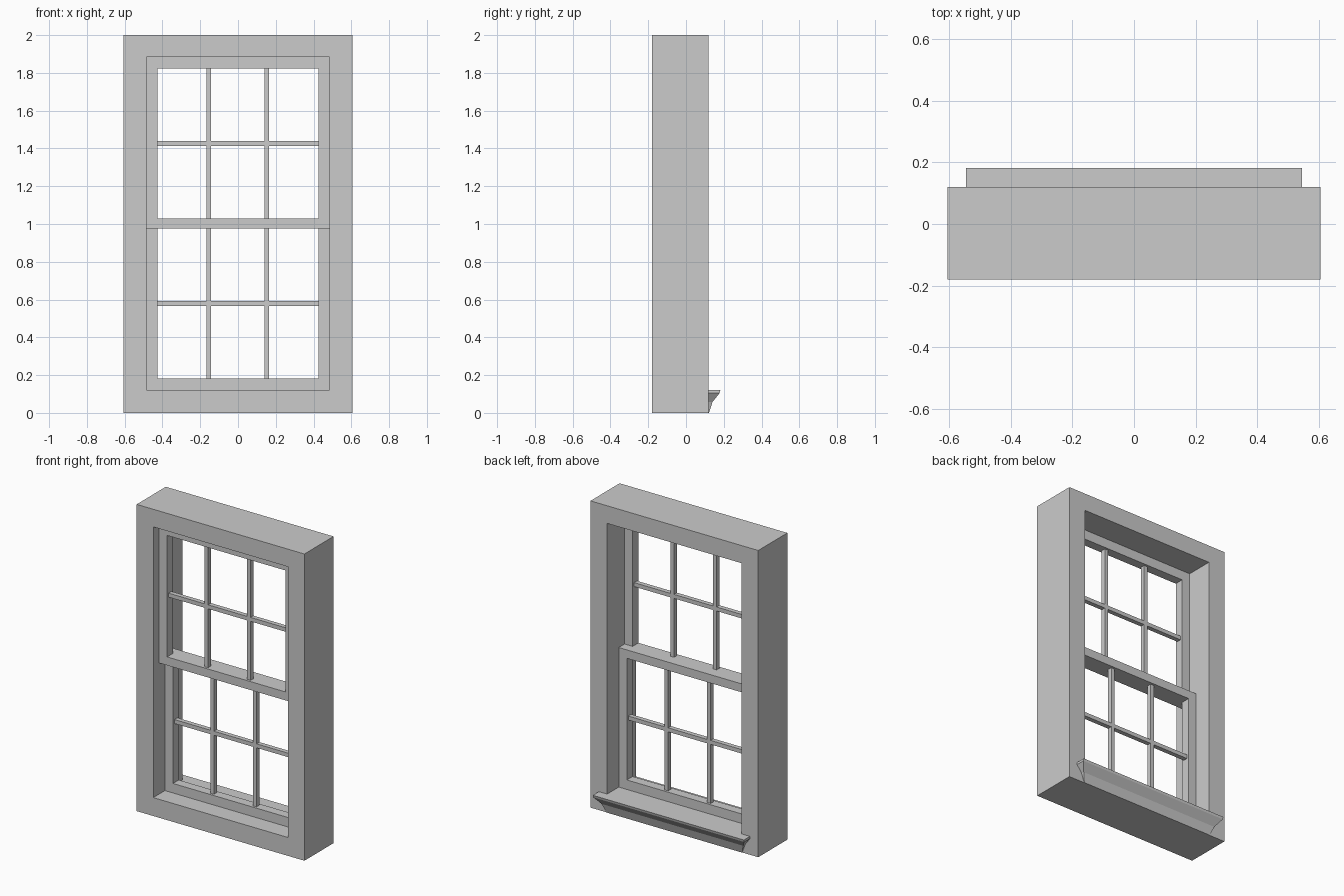
import bpy, bmesh

if "Cube" in bpy.data.objects:
    bpy.data.objects.remove(bpy.data.objects["Cube"])


def finish(name, bm):
    bmesh.ops.recalc_face_normals(bm, faces=bm.faces)
    mesh = bpy.data.meshes.new(name)
    bm.to_mesh(mesh)
    bm.free()
    obj = bpy.data.objects.new(name, mesh)
    bpy.context.collection.objects.link(obj)
    return obj


def ring(name, outer, inner, y0, y1):
    """Rectangular frame; outer and inner are (half width, z low, z high)."""
    bm = bmesh.new()

    def loop(rect, y):
        w, a, b = rect
        return [bm.verts.new(p) for p in
                ((-w, y, a), (w, y, a), (w, y, b), (-w, y, b))]

    loops = [loop(outer, y0), loop(outer, y1), loop(inner, y1), loop(inner, y0)]
    for k in range(4):
        a, b = loops[k], loops[(k + 1) % 4]
        for i in range(4):
            j = (i + 1) % 4
            bm.faces.new((a[i], a[j], b[j], b[i]))
    return finish(name, bm)


def box(name, x0, x1, y0, y1, z0, z1):
    bm = bmesh.new()
    bmesh.ops.create_cube(bm, size=1)
    for v in bm.verts:
        v.co.x = x0 if v.co.x < 0 else x1
        v.co.y = y0 if v.co.y < 0 else y1
        v.co.z = z0 if v.co.z < 0 else z1
    return finish(name, bm)


def sash(name, outer, inner, y, bar_z):
    """Sash frame with two upright and one level glazing bar."""
    ring(name + "_frame", outer, inner, y - 0.03, y + 0.03)
    w, a, b = inner
    h, d = 0.013, 0.015
    for side, x in (("left", -0.155), ("right", 0.152)):
        box(f"{name}_{side}_bar", x - h, x + h, y - d, y + d, a, b)
    box(name + "_cross_bar", -w, w, y - d, y + d, bar_z - h, bar_z + h)


# Outer window casing
ring("casing", (0.605, 0, 2), (0.485, 0.12, 1.885), -0.18, 0.12)

# Upper sash sits toward the front, lower sash behind it
sash("upper_sash", (0.485, 0.975, 1.885), (0.427, 1.03, 1.822), -0.09, 1.427)
sash("lower_sash", (0.485, 0.12, 1.03), (0.427, 0.182, 0.975), -0.03, 0.58)

# Sill: flat lip over a moulding that tapers down with returned ends
bm = bmesh.new()
levels = []
for w, y, z in ((0.49, 0.122, 0.0), (0.51, 0.14, 0.057),
                (0.545, 0.178, 0.105), (0.545, 0.182, 0.12)):
    levels.append([bm.verts.new(p) for p in
                   ((-w, 0.12, z), (w, 0.12, z), (w, y, z), (-w, y, z))])
for a, b in zip(levels, levels[1:]):
    for i in range(4):
        j = (i + 1) % 4
        bm.faces.new((a[i], a[j], b[j], b[i]))
bm.faces.new(levels[0])
bm.faces.new(levels[-1])
finish("sill", bm)

# Centre the whole window in depth on the drawn position
